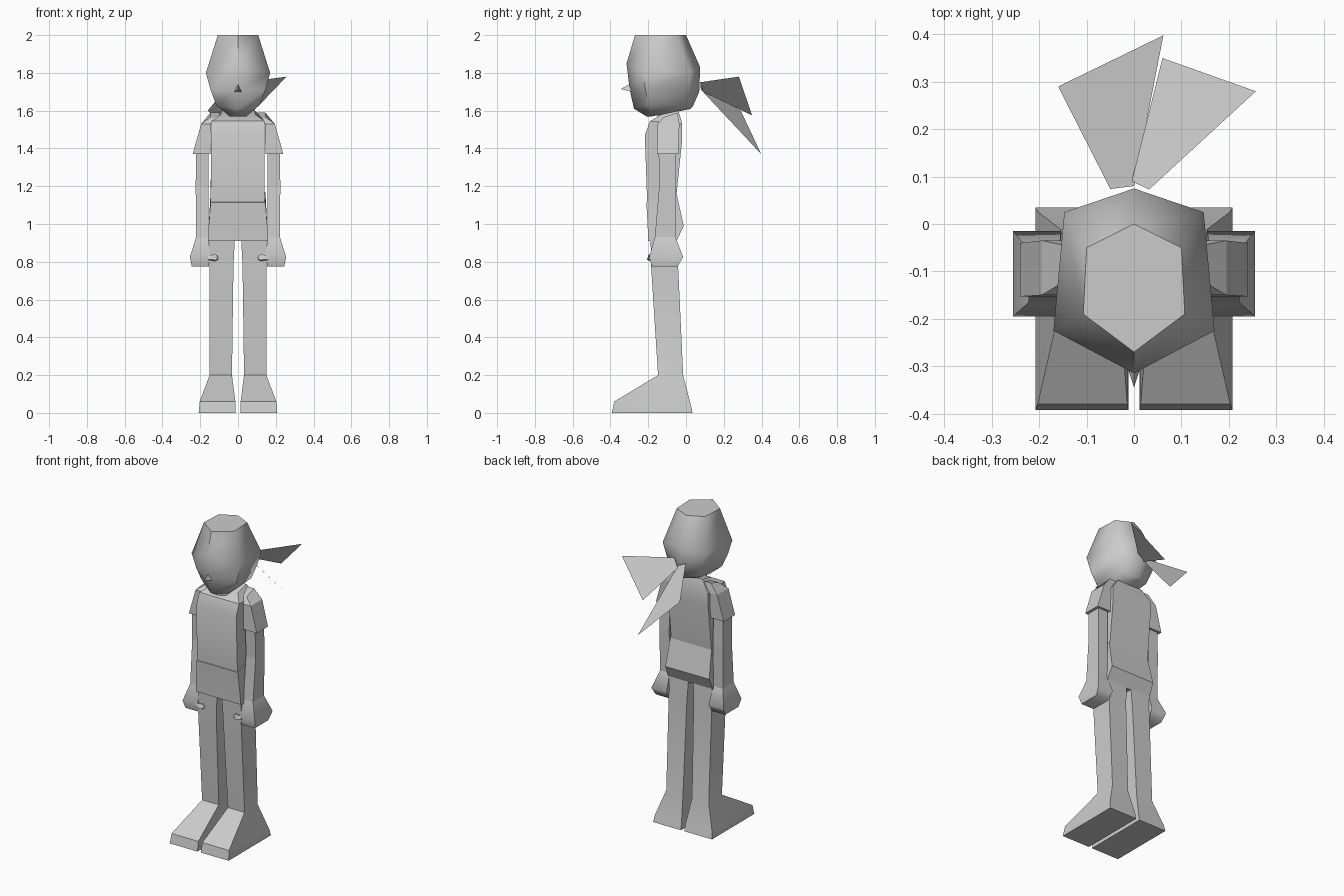
import bpy, bmesh, math

grey = bpy.data.materials.new("plain grey")
grey.diffuse_color = (0.6, 0.6, 0.6, 1)


def make(name, verts, faces, smooth=None):
    """Build a mesh object, optionally smooth below an angle."""
    mesh = bpy.data.meshes.new(name)
    mesh.from_pydata(verts, [], faces)
    bm = bmesh.new()
    bm.from_mesh(mesh)
    bmesh.ops.recalc_face_normals(bm, faces=bm.faces)
    bm.to_mesh(mesh)
    bm.free()
    mesh.materials.append(grey)
    ob = bpy.data.objects.new(name, mesh)
    bpy.context.collection.objects.link(ob)
    if smooth:
        bpy.ops.object.select_all(action='DESELECT')
        ob.select_set(True)
        bpy.context.view_layer.objects.active = ob
        bpy.ops.object.shade_smooth_by_angle(angle=math.radians(smooth))
    return ob


def loft(name, rings, smooth=None):
    """Join equal-length rings of points and cap both ends."""
    n = len(rings[0])
    verts = [p for r in rings for p in r]
    faces = [(k * n + i, k * n + (i + 1) % n, (k + 1) * n + (i + 1) % n, (k + 1) * n + i)
             for k in range(len(rings) - 1) for i in range(n)]
    faces += [tuple(range(n)), tuple(range(len(verts) - n, len(verts)))]
    return make(name, verts, faces, smooth)


def box(x0, x1, y0, y1, zf, zb=None):
    """Rectangular ring with its own front and back heights."""
    zb = zf if zb is None else zb
    return [(x0, y0, zf), (x1, y0, zf), (x1, y1, zb), (x0, y1, zb)]


def pair(name, rings, smooth=None):
    """Make a limb on both sides."""
    for side, s in (("left", 1), ("right", -1)):
        loft(f"{side}_{name}", [[(s * x, y, z) for x, y, z in r] for r in rings], smooth)


# Legs with wedge feet
pair("leg", [box(0.012, 0.208, -0.392, 0.035, 0),
             box(0.014, 0.203, -0.38, 0.026, 0.06, 0.04),
             box(0.032, 0.15, -0.148, -0.015, 0.2),
             box(0.024, 0.152, -0.185, -0.042, 0.78),
             box(0.015, 0.152, -0.188, -0.05, 0.96)], 35)

# Shirt body and the flared hem below it
loft("shirt", [box(-0.145, 0.14, -0.205, -0.05, 1.10, 1.16),
               box(-0.142, 0.14, -0.218, -0.02, 1.47, 1.45),
               box(-0.14, 0.14, -0.19, -0.02, 1.545, 1.53),
               box(-0.09, 0.09, -0.13, -0.04, 1.58, 1.6)], 35)
loft("shirt_hem", [box(-0.158, 0.16, -0.2, -0.05, 0.91),
                   box(-0.155, 0.155, -0.203, -0.012, 0.99),
                   box(-0.145, 0.145, -0.21, -0.052, 1.115, 1.17)], 35)
loft("neck", [box(-0.042, 0.042, -0.15, -0.05, z) for z in (1.55, 1.63)])

# Arms, hands, thumbs and short sleeves
pair("arm", [box(0.155, 0.222, -0.165, -0.055, 0.93),
             box(0.155, 0.224, -0.142, -0.052, 1.2),
             box(0.155, 0.222, -0.145, -0.055, 1.4)])
pair("hand", [box(0.155, 0.245, -0.18, -0.045, 0.775),
              box(0.148, 0.255, -0.195, -0.015, 0.825),
              box(0.155, 0.222, -0.165, -0.055, 0.93)], 60)
pair("thumb", [[(x, -0.186 + r * math.cos(a), 0.82 + r * math.sin(a))
                for a in (0.5, 2.1, 3.6, 5.2)]
               for x, r in ((0.107, 0.01), (0.118, 0.023), (0.16, 0.015))], 60)
pair("sleeve", [box(0.145, 0.24, -0.153, -0.04, 1.37),
                box(0.143, 0.195, -0.15, -0.035, 1.53, 1.53),
                box(0.085, 0.145, -0.12, -0.045, 1.565, 1.59)])


# Six-sided head: half widths, then (front, cheek, nape side, back) y and z
def head_ring(wf, wb, ys, zs):
    f, c, s, b = zip(ys, zs)
    return [(0, *f), (wf, *c), (wb, *s), (0, *b), (-wb, *s), (-wf, *c)]


loft("head", [
    head_ring(0.045, 0.045, (-0.21, -0.18, -0.03, 0.02), (1.57, 1.57, 1.60, 1.608)),
    head_ring(0.115, 0.10, (-0.275, -0.2, -0.01, 0.035), (1.61, 1.63, 1.63, 1.62)),
    head_ring(0.145, 0.125, (-0.298, -0.215, 0.015, 0.07), (1.71, 1.71, 1.71, 1.70)),
    head_ring(0.17, 0.147, (-0.315, -0.225, 0.025, 0.075), (1.85, 1.80, 1.80, 1.83)),
    head_ring(0.107, 0.10, (-0.27, -0.19, -0.05, 0), (2, 2, 2, 2))], 58)

# Pointed nose
make("nose", [(0, -0.345, 1.715), (-0.018, -0.29, 1.70), (0.018, -0.29, 1.70), (0, -0.29, 1.745)],
     [(0, 1, 2), (0, 2, 3), (0, 3, 1), (1, 3, 2)])

# Two flat ribbon tails behind the head
make("tail_upper", [(-0.005, 0.09, 1.70), (0.032, 0.073, 1.75), (0.257, 0.28, 1.78), (0.06, 0.35, 1.575)],
     [(0, 1, 2, 3)])
make("tail_lower", [(0.0, 0.08, 1.71), (-0.05, 0.074, 1.735), (-0.16, 0.29, 1.60), (0.062, 0.398, 1.37)],
     [(0, 1, 2, 3)])
